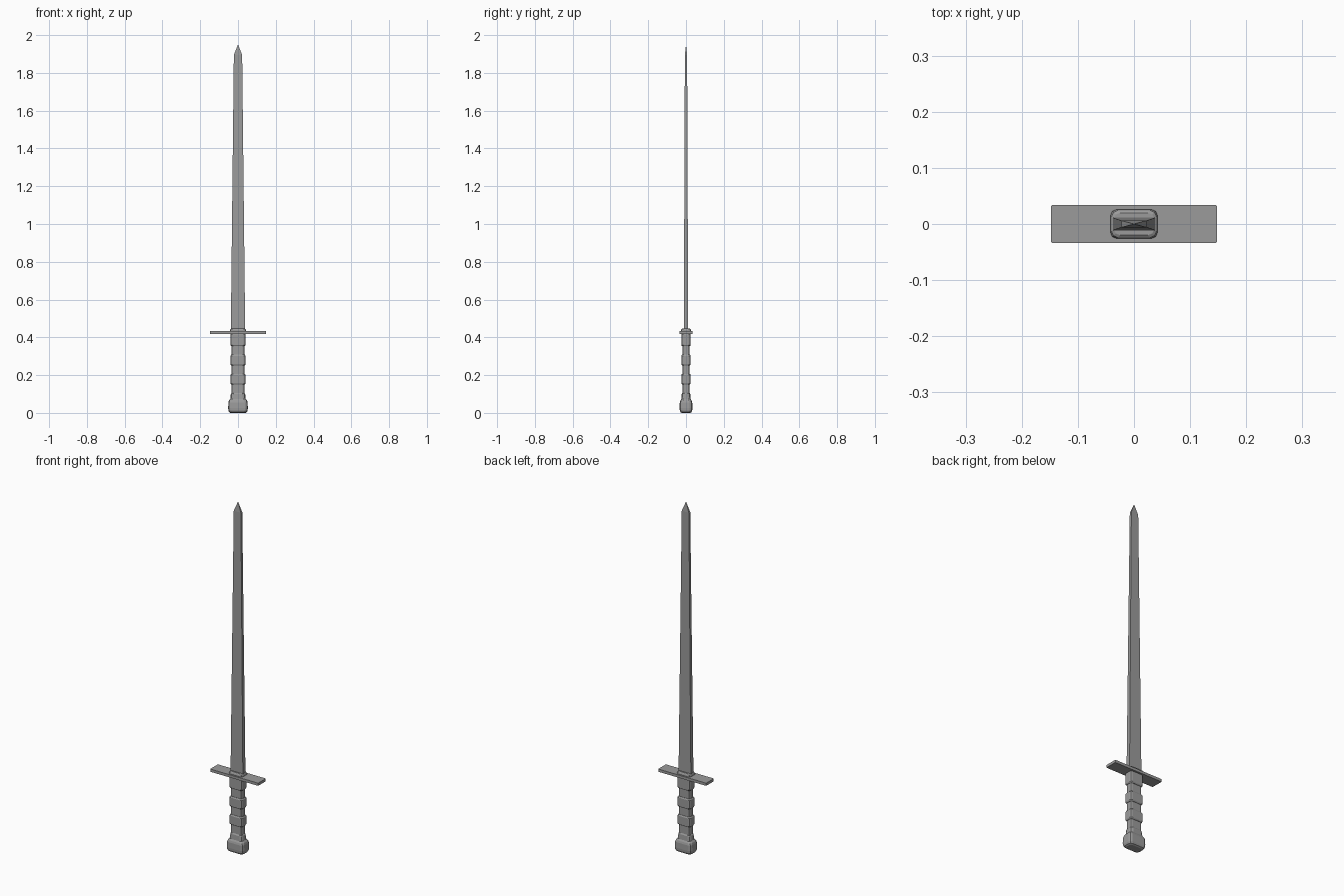
import bpy, bmesh

if "Cube" in bpy.data.objects:
    bpy.data.objects.remove(bpy.data.objects["Cube"])

# Dark steel grey used on every part
steel = bpy.data.materials.new("dark_grey")
steel.diffuse_color = (0.33, 0.33, 0.33, 1)
steel.use_nodes = True
steel.node_tree.nodes["Principled BSDF"].inputs["Base Color"].default_value = steel.diffuse_color


def section(x, y, z, c):
    """Rectangle ring (half sizes x, y) with two-step rounded corners of size c."""
    if c == 0:
        return [(x, -y, z), (x, y, z), (-x, y, z), (-x, -y, z)]
    k = c * 0.3
    q = [(x, y - c), (x - k, y - k), (x - c, y)]          # one rounded corner
    left = [(-a, b) for a, b in reversed(q)]
    top = q + left
    bottom = [(-a, -b) for a, b in top]
    return [(a, b, z) for a, b in top + bottom]


def loft(name, rows, corner=0.0, tip=None):
    """Skin rings given as (half x, half y, z); close with caps or a point."""
    bm = bmesh.new()
    rings = [[bm.verts.new(p) for p in section(*r, corner)] for r in rows]
    n = len(rings[0])
    for lo, hi in zip(rings, rings[1:]):
        for i in range(n):
            j = (i + 1) % n
            bm.faces.new((lo[i], lo[j], hi[j], hi[i]))
    bm.faces.new(rings[0][::-1])
    if tip is None:
        bm.faces.new(rings[-1])
    else:
        point = bm.verts.new((0, 0, tip))
        for i in range(n):
            bm.faces.new((rings[-1][i], rings[-1][(i + 1) % n], point))
    bmesh.ops.recalc_face_normals(bm, faces=bm.faces)
    mesh = bpy.data.meshes.new(name)
    bm.to_mesh(mesh)
    bm.free()
    mesh.materials.append(steel)
    ob = bpy.data.objects.new(name, mesh)
    bpy.context.collection.objects.link(ob)
    return ob


# Blade: slim tapered bar ending in a short point
loft("blade", [(0.038, 0.0115, 0.43), (0.022, 0.006, 1.895)], tip=1.95)

# Cross guard and the collar above it
loft("guard", [(0.148, 0.034, 0.418), (0.148, 0.034, 0.433)], 0.003)
loft("collar", [(0.042, 0.026, 0.425), (0.042, 0.026, 0.438),
                (0.040, 0.024, 0.444), (0.036, 0.020, 0.447)], 0.011)

# Grip core with raised bands
loft("grip", [(0.034, 0.019, 0.06), (0.034, 0.019, 0.40)], 0.009)
for i, (z0, z1) in enumerate([(0.150, 0.207), (0.250, 0.308), (0.353, 0.422)]):
    loft(f"grip_band_{i + 1}", [(0.036, 0.021, z0), (0.040, 0.025, z0 + 0.006),
                                (0.040, 0.025, z1 - 0.006), (0.036, 0.021, z1)], 0.011)

# Pommel: rounded block with a short neck below the grip
loft("pommel", [(0.040, 0.022, 0.0), (0.047, 0.029, 0.004), (0.051, 0.033, 0.013),
                (0.052, 0.034, 0.025), (0.051, 0.033, 0.055), (0.048, 0.030, 0.065),
                (0.041, 0.025, 0.073), (0.038, 0.023, 0.100),
                (0.034, 0.019, 0.106)], 0.015)
